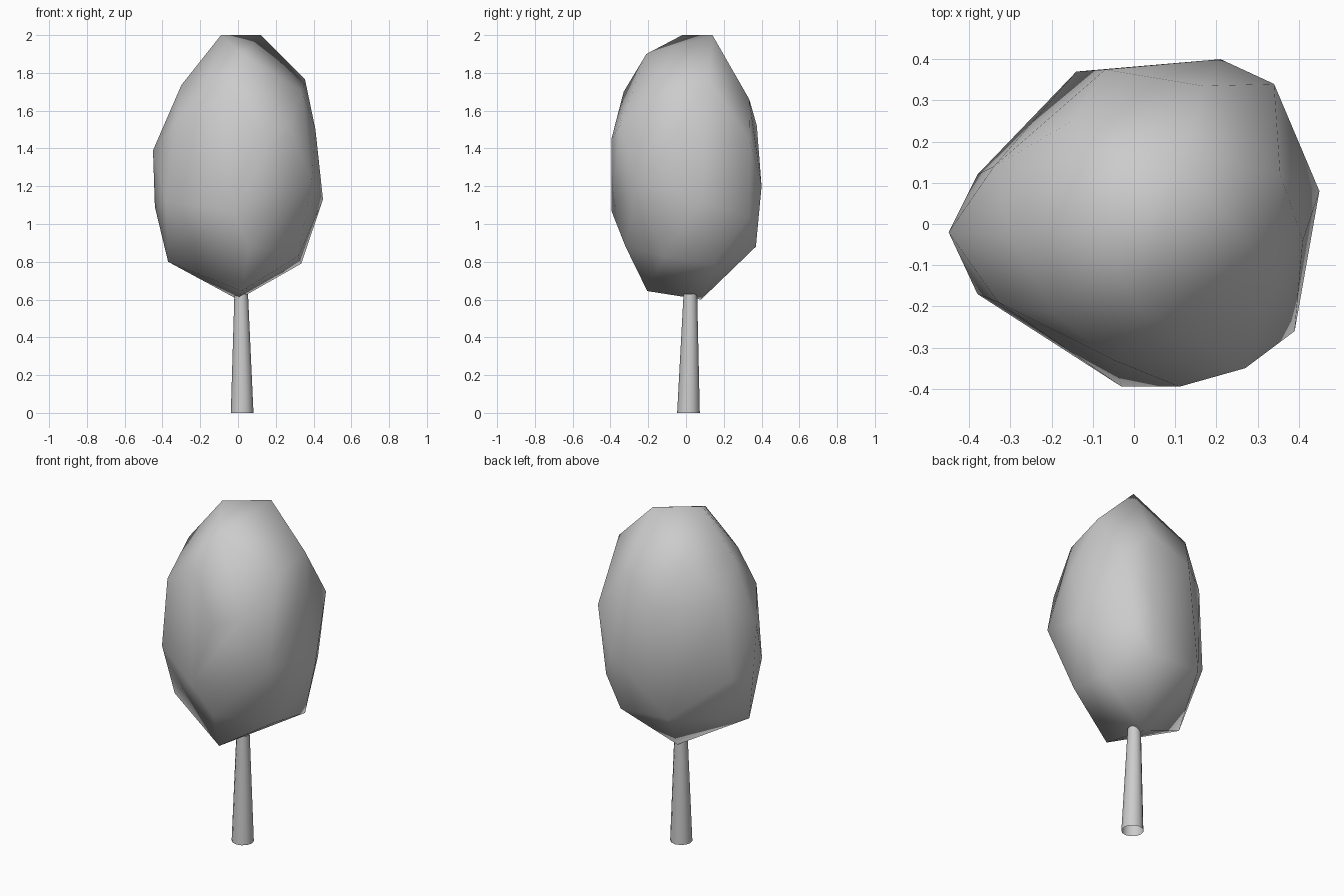
import bpy, bmesh
from mathutils import Vector

if "Cube" in bpy.data.objects:
    bpy.data.objects.remove(bpy.data.objects["Cube"])


def add_object(name, bm):
    bmesh.ops.recalc_face_normals(bm, faces=bm.faces)
    mesh = bpy.data.meshes.new(name)
    bm.to_mesh(mesh)
    bm.free()
    for p in mesh.polygons:
        p.use_smooth = True
    obj = bpy.data.objects.new(name, mesh)
    bpy.context.collection.objects.link(obj)
    return obj


# Foliage: irregular faceted crown, wrapped around its corner points
corners = [
    # underside
    (0, .08, .60), (.02, -.205, .645), (.335, .15, .79), (-.37, -.065, .80),
    (.32, -.12, .83), (.06, -.32, .88), (-.14, .37, .90), (.17, .37, .88),
    # widest part
    (.29, .335, 1.04), (-.03, -.395, 1.07), (-.44, 0, 1.09), (-.38, .12, 1.10),
    (-.38, -.17, 1.12), (.45, .08, 1.13), (.21, .40, 1.20), (.39, -.26, 1.23),
    (-.45, -.02, 1.39), (.34, .34, 1.44), (.11, -.395, 1.45),
    # shoulders
    (.27, -.35, 1.52), (.41, -.04, 1.50), (-.33, -.19, 1.54), (-.07, .375, 1.52),
    (-.34, .14, 1.57), (.17, .335, 1.66), (.34, -.12, 1.70), (-.05, -.33, 1.70),
    (-.19, -.22, 1.705), (-.30, -.03, 1.735), (-.15, .25, 1.75), (.355, .12, 1.765),
    # crest
    (.02, -.21, 1.90), (-.09, -.02, 2.0), (.12, .14, 2.0),
]
bm = bmesh.new()
for c in corners:
    bm.verts.new(c)
bmesh.ops.convex_hull(bm, input=bm.verts)
loose = [v for v in bm.verts if not v.link_faces]
bmesh.ops.delete(bm, geom=loose, context='VERTS')
add_object("foliage", bm)

# Trunk: open tapered tube leaning very slightly
bm = bmesh.new()
height = .63
bmesh.ops.create_cone(bm, cap_ends=False, segments=12,
                      radius1=.06, radius2=.036, depth=height)
for v in bm.verts:
    v.co.z += height / 2
    t = v.co.z / height
    v.co += Vector((.022, .013, 0)).lerp(Vector((.017, .023, 0)), t)
add_object("trunk", bm)
